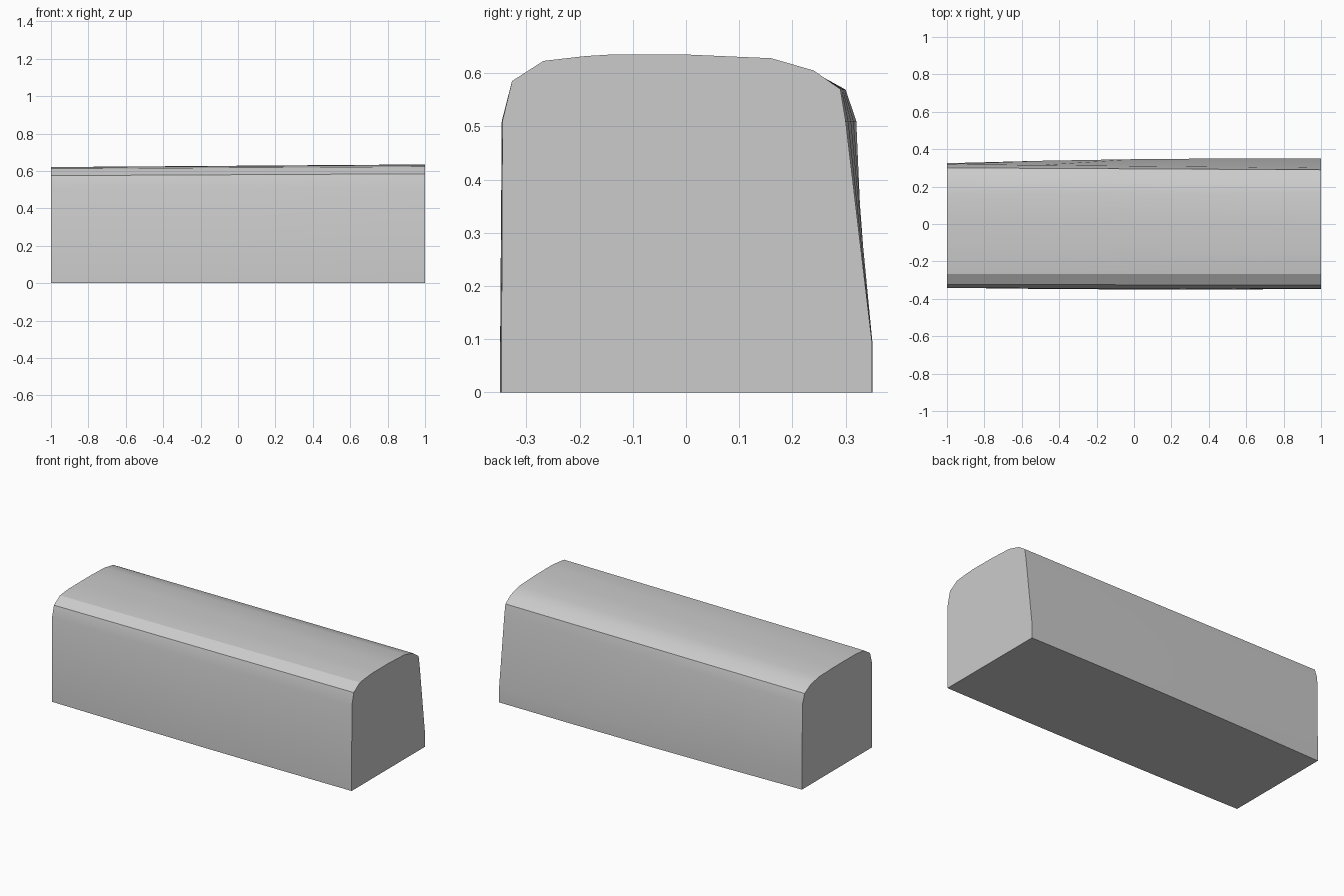
import bpy, bmesh

if "Cube" in bpy.data.objects:
    bpy.data.objects.remove(bpy.data.objects["Cube"])

# End cross-sections (y, z), matching point for point
left_end = [(-0.341, 0), (-0.341, 0.51), (-0.323, 0.575), (-0.266, 0.612),
            (-0.19, 0.62), (-0.07, 0.621), (0.03, 0.621), (0.16, 0.617),
            (0.24, 0.602), (0.30, 0.569), (0.32, 0.51), (0.325, 0.10), (0.325, 0)]
right_end = [(-0.347, 0), (-0.345, 0.51), (-0.327, 0.585), (-0.268, 0.623),
             (-0.19, 0.632), (-0.14, 0.635), (0.0, 0.635), (0.16, 0.628),
             (0.24, 0.605), (0.29, 0.57), (0.30, 0.51), (0.35, 0.09), (0.35, 0)]


def section(x):
    """Blend the ends, with a slight bulge low on both long sides."""
    t = (x + 1) / 2
    pts = []
    for i, (a, b) in enumerate(zip(left_end, right_end)):
        y = a[0] + (b[0] - a[0]) * t
        z = a[1] + (b[1] - a[1]) * t
        bulge = 1 - x * x
        if i in (0,):
            y -= 0.006 * bulge
        elif i == 1:
            y -= 0.003 * bulge
        elif i > 10:
            y += 0.009 * bulge
        pts.append((x, y, z))
    return pts


# Long rounded block lofted through the sections
bm = bmesh.new()
rings = [[bm.verts.new(p) for p in section(x)] for x in (-1, -0.5, 0, 0.5, 1)]
n = len(left_end)
for r, s in zip(rings, rings[1:]):
    for i in range(n):
        j = (i + 1) % n
        bm.faces.new((r[i], r[j], s[j], s[i]))
bm.faces.new(rings[0])
bm.faces.new(rings[-1])
bmesh.ops.recalc_face_normals(bm, faces=bm.faces)

mesh = bpy.data.meshes.new("rounded_block")
bm.to_mesh(mesh)
bm.free()
block = bpy.data.objects.new("rounded_block", mesh)
bpy.context.collection.objects.link(block)
bpy.context.view_layer.objects.active = block
block.select_set(True)
bpy.ops.object.shade_smooth_by_angle(angle=0.4)
